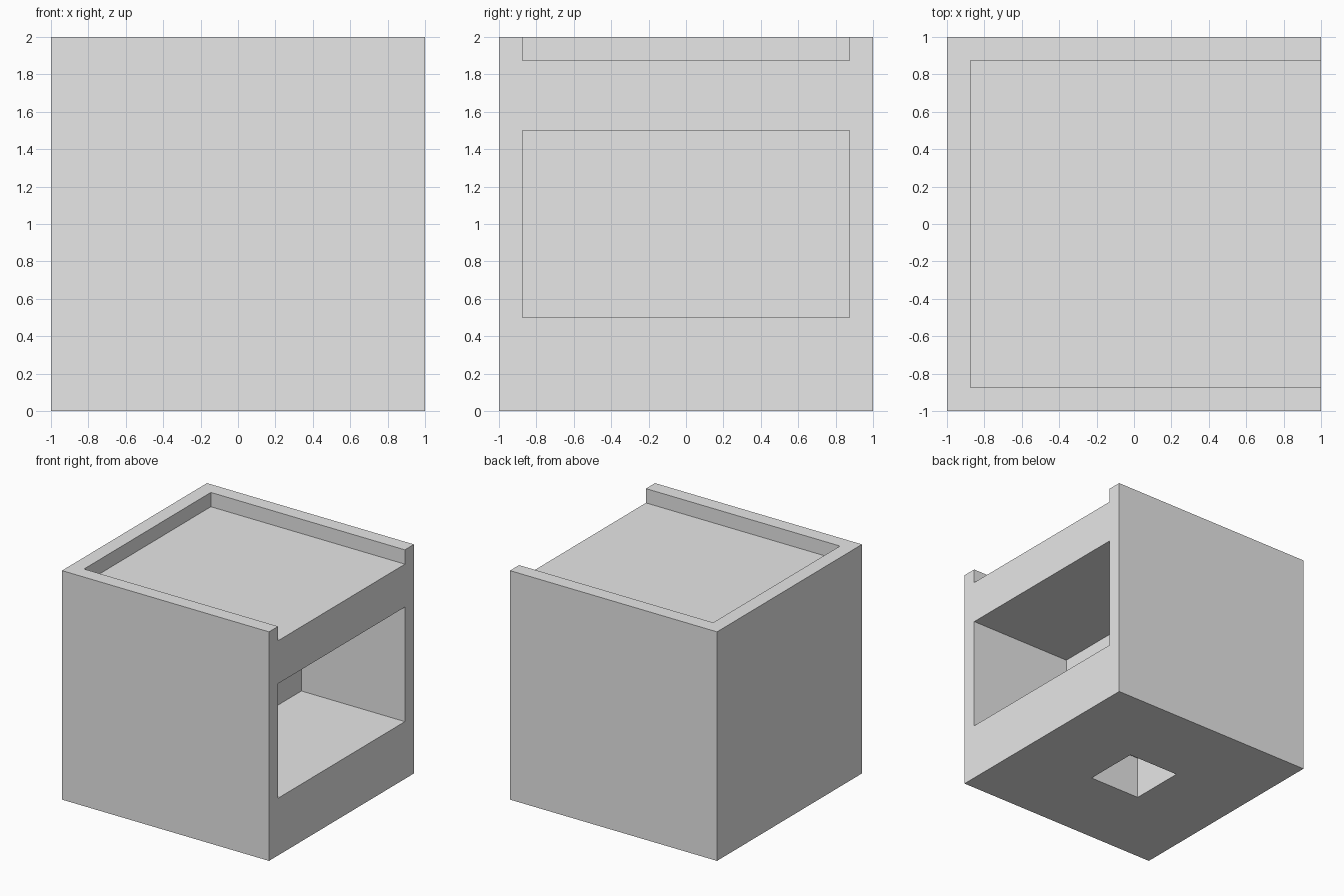
import bpy

# Remove the default cube
default = bpy.data.objects.get("Cube")
if default:
    bpy.data.objects.remove(default, do_unlink=True)

# Single plain material
grey = bpy.data.materials.new("light grey")
grey.use_nodes = True
colour = (0.8, 0.8, 0.8, 1)
grey.diffuse_color = colour
grey.node_tree.nodes["Principled BSDF"].inputs["Base Color"].default_value = colour


def box(name, low, high):
    """Axis-aligned box between two corners."""
    centre = [(a + b) / 2 for a, b in zip(low, high)]
    bpy.ops.mesh.primitive_cube_add(size=1, location=centre)
    obj = bpy.context.object
    obj.name = name
    obj.scale = [b - a for a, b in zip(low, high)]
    bpy.ops.object.transform_apply(location=True, scale=True)
    obj.data.materials.append(grey)
    return obj


def carve(body, name, low, high):
    """Subtract a hidden box from the body."""
    cutter = box(name, low, high)
    cutter.hide_render = True
    cutter.hide_viewport = True
    cutter.display_type = 'WIRE'
    mod = body.modifiers.new(name, 'BOOLEAN')
    mod.operation = 'DIFFERENCE'
    mod.solver = 'EXACT'
    mod.object = cutter
    bpy.context.view_layer.objects.active = body
    bpy.ops.object.modifier_apply(modifier=mod.name)
    bpy.data.objects.remove(cutter, do_unlink=True)


inner = 0.875    # inside of the rim walls
over = 1.2       # cutters run past the open side

body = box("block_body", (-1, -1, 0), (1, 1, 2))

# Shallow tray on top, open on the left side
carve(body, "top_tray", (-inner, -inner, 1.875), (over, inner, 2.2))

# Wide chamber in the left side, reaching the middle
carve(body, "side_chamber", (0, -inner, 0.5), (over, inner, 1.5))

# Square socket underneath
carve(body, "bottom_socket", (-0.25, -0.25, -0.2), (0.25, 0.25, 0.375))
